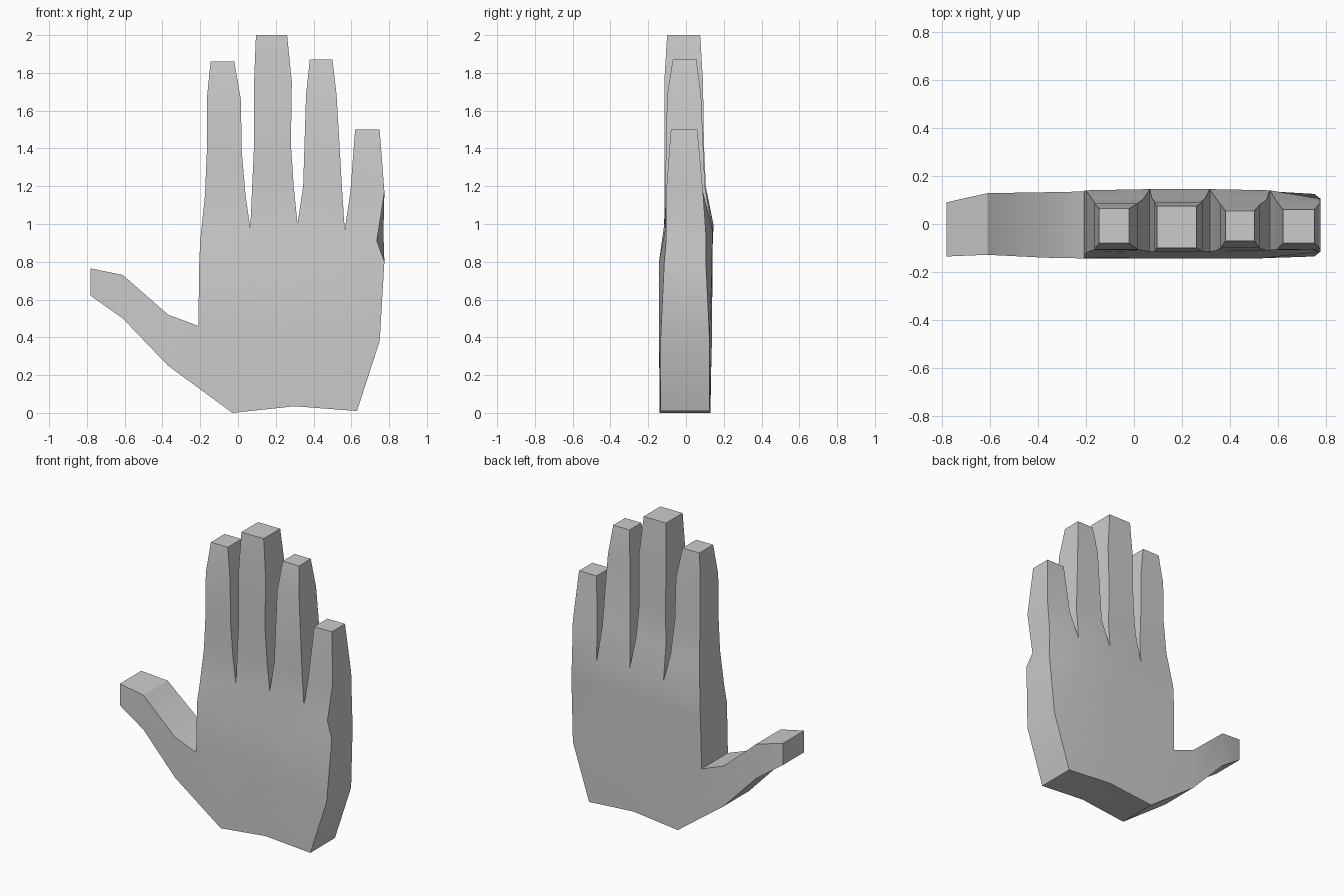
import bpy, bmesh

if "Cube" in bpy.data.objects:
    bpy.data.objects.remove(bpy.data.objects["Cube"])

bm = bmesh.new()
points = {}
front_faces = []


def pair(p):
    """Front and back vertices for one outline point (x, z, front y, back y)."""
    key = (round(p[0], 3), round(p[1], 3))
    if key not in points:
        points[key] = (bm.verts.new((p[0], p[2], p[1])),
                       bm.verts.new((p[0], p[3], p[1])))
    return points[key]


def sheet(rows):
    """Front and back skins across rows of points, rows running left to right."""
    rows = [[pair(p) for p in row] for row in rows]
    for a, b in zip(rows, rows[1:]):
        for i in range(len(a) - 1):
            quad = (a[i], a[i + 1], b[i + 1], b[i])
            front_faces.append(bm.faces.new([q[0] for q in quad]))
            bm.faces.new([q[1] for q in reversed(quad)])


def spread(left, right, bow=0.0):
    """Five evenly spaced palm points with raised middle."""
    row = []
    for i in range(5):
        t = i / 4
        p = [l + (r - l) * t for l, r in zip(left, right)]
        p[1] += bow * (1 - abs(2 * t - 1))
        row.append(p)
    return row


# palm, ending in the knuckle row with the webs between fingers
knuckles = [(-.20, .91, -.12, .14), (.065, .98, -.115, .145),
            (.315, 1.0, -.115, .145), (.565, .97, -.11, .14),
            (.735, .91, -.105, .105)]
wrist = spread((-.03, 0, -.14, .13), (.63, .01, -.135, .125), .03)
heel = spread((-.21, .46, -.143, .135), (.75, .38, -.135, .125))
upper = spread((-.205, .80, -.14, .14), (.775, .80, -.115, .105))
for row in (heel, upper):
    for p in row[1:4]:
        p[2], p[3] = -.143, .138
sheet([wrist, heel, upper, knuckles])

# fingers: z, left x, right x, front y, back y for each section above the knuckles
fingers = [
    [(1.15, -.175, .04, -.11, .105), (1.38, -.165, .02, -.108, .09),
     (1.66, -.165, .015, -.105, .085), (1.86, -.145, -.02, -.08, .065)],
    [(1.2, .075, .295, -.115, .105), (1.42, .085, .28, -.115, .095),
     (1.75, .085, .285, -.115, .09), (2.0, .095, .26, -.1, .075)],
    [(1.2, .345, .55, -.11, .10), (1.68, .36, .522, -.10, .08),
     (1.87, .38, .5, -.07, .055)],
    [(1.17, .595, .775, -.105, .09), (1.5, .62, .75, -.08, .06)],
]
for i, sections in enumerate(fingers):
    sheet([knuckles[i:i + 2]] +
          [[(a, z, f, b), (c, z, f, b)] for z, a, c, f, b in sections])

# thumb, running out from the left side of the palm
sheet([
    [(-.78, .62, -.135, .09), (-.61, .50, -.128, .128),
     (-.37, .25, -.14, .132), wrist[0]],
    [(-.78, .765, -.135, .09), (-.61, .73, -.128, .128),
     (-.37, .52, -.14, .132), heel[0]],
])

# little finger notch is shallower on the back
notch = pair(knuckles[4])[1]
notch.co.x, notch.co.z = .77, .95

# side walls join the front and back outlines
partner = {f: b for f, b in points.values()}
for edge in [e for f in front_faces for e in f.edges if e.is_boundary]:
    a, b = edge.verts
    bm.faces.new((a, b, partner[b], partner[a]))
bmesh.ops.recalc_face_normals(bm, faces=bm.faces)

mesh = bpy.data.meshes.new("hand")
bm.to_mesh(mesh)
bm.free()
hand = bpy.data.objects.new("hand", mesh)
bpy.context.collection.objects.link(hand)
bpy.context.view_layer.objects.active = hand
hand.select_set(True)
bpy.ops.object.shade_smooth_by_angle(angle=0.5)
